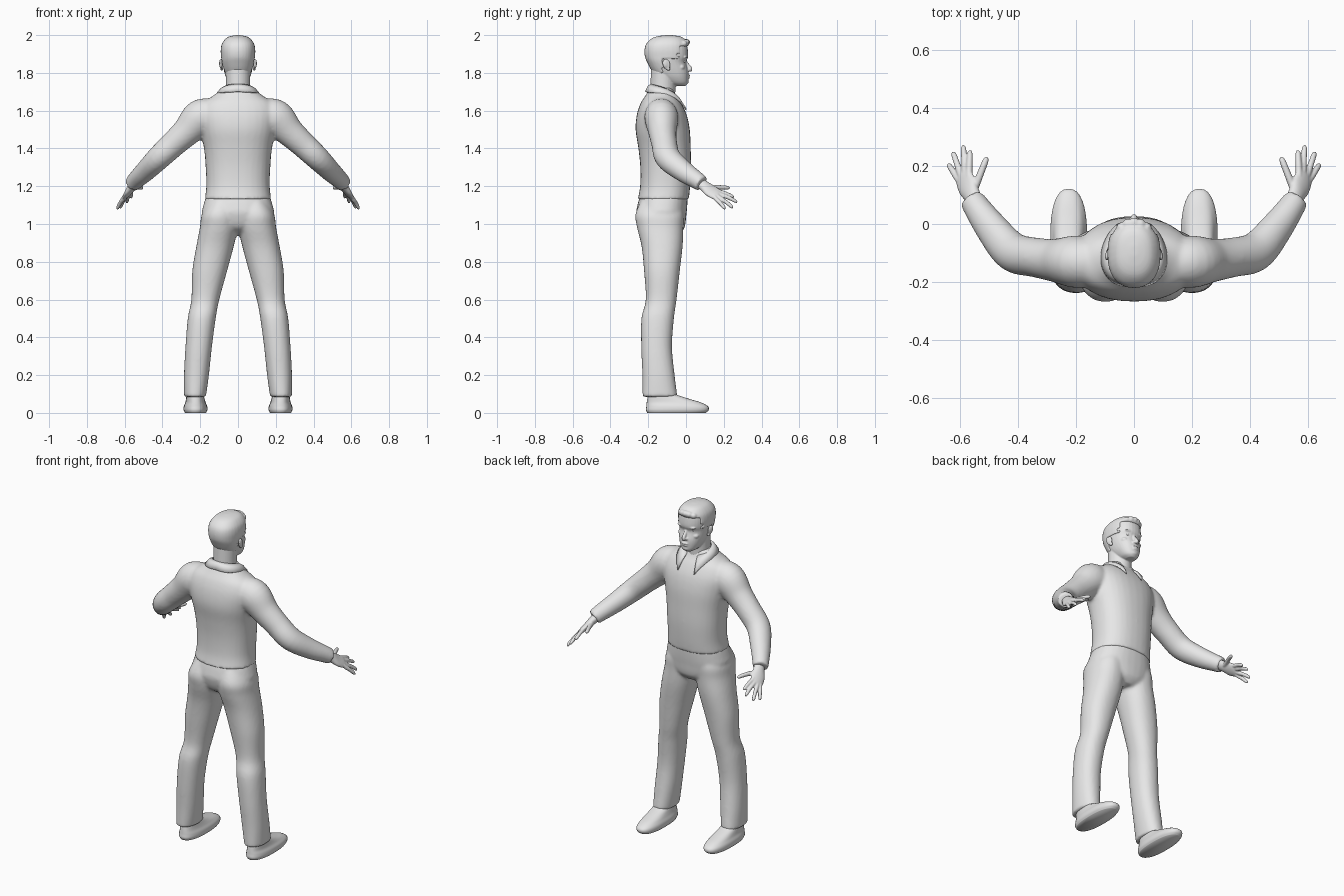
import bpy, bmesh
from math import sin, cos, pi, radians
from mathutils import Vector, Matrix

cube = bpy.data.objects.get("Cube")
if cube:
    bpy.data.objects.remove(cube)

grey = bpy.data.materials.new("matte_grey")
grey.use_nodes = True
grey.diffuse_color = (.8, .8, .8, 1)
grey.node_tree.nodes["Principled BSDF"].inputs["Base Color"].default_value = (.8, .8, .8, 1)

SIDES = 32
BOTH = (("left", 1), ("right", -1))


def spline(rows, steps=5):
    """Smoothly interpolate rows of numbers (Catmull-Rom)."""
    out = []
    last = len(rows) - 1
    for i in range(last):
        a, b, c, d = (rows[max(0, min(last, i + k))] for k in (-1, 0, 1, 2))
        for s in range(steps):
            t = s / steps
            out.append([q + t / 2 * (r - p + t * (2*p - 5*q + 4*r - s4 + t * (3*(q - r) + s4 - p)))
                        for p, q, r, s4 in zip(a, b, c, d)])
    out.append(list(rows[-1]))
    return out


def skin_rings(bm, rings):
    """Bridge rings of points and cap both ends."""
    loops = [[bm.verts.new(p) for p in ring] for ring in rings]
    n = len(loops[0])
    for lo, hi in zip(loops, loops[1:]):
        for i in range(n):
            j = (i + 1) % n
            bm.faces.new((lo[i], lo[j], hi[j], hi[i]))
    bm.faces.new(loops[0][::-1])
    bm.faces.new(loops[-1])


def rounded(angle, power):
    """Point on a unit superellipse."""
    c, s = cos(angle), sin(angle)
    e = 2 / power
    return (abs(c) ** e * (1 if c > 0 else -1), abs(s) ** e * (1 if s > 0 else -1))


def upright(bm, rows, power=2.3, mirror=1):
    """Loft of level sections: height, centre x, half width, back y, front y."""
    rings = []
    for z, xc, w, back, front in spline(rows):
        mid, depth = (back + front) / 2, (front - back) / 2
        pts = [rounded(2 * pi * i / SIDES, power) for i in range(SIDES)]
        rings.append([(mirror * (xc + w * u), mid + depth * v, z) for u, v in pts])
    skin_rings(bm, rings)


def limb(bm, rows, side=(0, 1, 0), mirror=1):
    """Tube along a path: x, y, z, radius along side, radius across."""
    rows = spline(rows)
    pts = [Vector(r[:3]) for r in rows]
    rings = []
    for k, row in enumerate(rows):
        d = (pts[min(k + 1, len(pts) - 1)] - pts[max(k - 1, 0)]).normalized()
        u = Vector(side)
        u = (u - d * u.dot(d)).normalized()
        v = d.cross(u)
        ring = []
        for i in range(SIDES):
            a = 2 * pi * i / SIDES
            p = pts[k] + u * (row[3] * cos(a)) + v * (row[4] * sin(a))
            ring.append((mirror * p.x, p.y, p.z))
        rings.append(ring)
    skin_rings(bm, rings)


def blob(bm, place, size, tilt=0):
    m = Matrix.Translation(place) @ Matrix.Rotation(tilt, 4, 'X') @ Matrix.Diagonal((*size, 1))
    bmesh.ops.create_uvsphere(bm, u_segments=20, v_segments=12, radius=1, matrix=m)


def finish(name, bm, voxel=0, relax=4, thick=0):
    """Turn the bmesh into a smooth object, fusing its pieces when voxel is set."""
    bmesh.ops.recalc_face_normals(bm, faces=bm.faces)
    mesh = bpy.data.meshes.new(name)
    bm.to_mesh(mesh)
    bm.free()
    mesh.materials.append(grey)
    for p in mesh.polygons:
        p.use_smooth = True
    ob = bpy.data.objects.new(name, mesh)
    bpy.context.collection.objects.link(ob)
    if thick:
        ob.modifiers.new("thickness", 'SOLIDIFY').thickness = thick
    if voxel:
        fuse = ob.modifiers.new("fuse", 'REMESH')
        fuse.mode = 'VOXEL'
        fuse.voxel_size = voxel
        fuse.use_smooth_shade = True
        soft = ob.modifiers.new("relax", 'SMOOTH')
        soft.factor = .5
        soft.iterations = relax
    return ob


# Shirt: torso with both sleeves
bm = bmesh.new()
upright(bm, [(1.13, 0, .176, -.256, .015), (1.2, 0, .168, -.243, .022), (1.3, 0, .171, -.242, .027),
             (1.4, 0, .18, -.252, .025), (1.5, 0, .2, -.267, .02), (1.58, 0, .212, -.26, .003),
             (1.64, 0, .19, -.24, -.025), (1.68, 0, .13, -.215, -.052), (1.72, 0, .083, -.19, -.07)])
for _, s in BOTH:
    limb(bm, [(.13, -.135, 1.58, .08, .085), (.2, -.13, 1.56, .09, .098), (.27, -.125, 1.49, .075, .078),
              (.34, -.115, 1.425, .068, .069), (.42, -.095, 1.35, .068, .064), (.49, -.015, 1.28, .058, .055),
              (.54, .055, 1.233, .047, .047), (.558, .084, 1.213, .044, .043)], mirror=s)
finish("shirt", bm, .009, 6)

# Trousers: hips with both legs
bm = bmesh.new()
upright(bm, [(.94, 0, .06, -.17, -.04), (.98, 0, .15, -.235, -.008), (1.05, 0, .19, -.262, .002),
             (1.1, 0, .183, -.257, .007), (1.16, 0, .165, -.24, .01)])
for _, s in BOTH:
    upright(bm, [(.085, .228, .058, -.23, -.045), (.2, .22, .066, -.231, -.06), (.35, .208, .07, -.237, -.074),
                 (.5, .192, .074, -.236, -.064), (.6, .173, .074, -.213, -.05), (.75, .15, .092, -.222, -.033),
                 (.88, .122, .099, -.235, -.018), (.98, .102, .1, -.259, -.014),
                 (1.05, .098, .094, -.268, -.012), (1.12, .085, .07, -.24, -.03)], 2.2, s)
finish("trousers", bm, .009, 5)

# Shoes
for label, s in BOTH:
    bm = bmesh.new()
    upright(bm, [(0, .225, .056, -.205, .105), (.015, .225, .063, -.212, .12), (.035, .225, .062, -.21, .116),
                 (.055, .225, .054, -.208, .08), (.075, .226, .049, -.205, .015),
                 (.1, .227, .045, -.2, -.055), (.13, .227, .04, -.19, -.07)], 2.4, s)
    finish(label + "_shoe", bm)

# Hands: wrist and palm, four fingers and a thumb
FINGERS = [((.568, .178, 1.172), (.565, .251, 1.137)), ((.582, .178, 1.158), (.588, .269, 1.112)),
           ((.597, .17, 1.145), (.623, .246, 1.083)), ((.608, .157, 1.135), (.639, .205, 1.077))]
for label, s in BOTH:
    bm = bmesh.new()
    limb(bm, [(.53, .045, 1.236, .03, .026), (.556, .095, 1.203, .032, .023), (.574, .13, 1.176, .041, .018),
              (.587, .164, 1.155, .038, .014), (.592, .176, 1.149, .03, .008)], (.04, -.02, -.037), s)
    digits = [(a, b, .0115) for a, b in FINGERS]
    digits.append(((.552, .115, 1.192), (.507, .229, 1.186), .013))
    for start, end, r in digits:
        a, b = Vector(start), Vector(end)
        path = [(a.lerp(b, t), r * k) for t, k in ((-.2, .9), (.1, 1), (.5, .92), (.9, .8), (1, .4))]
        limb(bm, [(p.x, p.y, p.z + .006 * sin(pi * max(0, i - 1) / 3), q, q)
                  for i, (p, q) in enumerate(path)], (1, 0, 0), s)
    finish(label + "_hand", bm, .004, 3)

# Head: skull, neck and facial features fused together
SKULL = [(1.73, 0, .022, -.06, -.005), (1.745, 0, .045, -.1, .009), (1.775, 0, .063, -.14, .013),
         (1.81, 0, .074, -.175, .012), (1.855, 0, .083, -.2, .001), (1.885, 0, .086, -.212, .011),
         (1.92, 0, .087, -.214, .01), (1.95, 0, .081, -.205, .004), (1.975, 0, .063, -.18, -.013),
         (1.987, 0, .042, -.15, -.035), (1.993, 0, .012, -.11, -.075)]
bm = bmesh.new()
upright(bm, SKULL)
limb(bm, [(0, -.125, 1.64, .066, .066), (0, -.122, 1.72, .066, .064), (0, -.12, 1.82, .066, .066)])
limb(bm, [(0, -.008, 1.872, .006, .008), (0, .008, 1.845, .008, .009), (0, .022, 1.82, .012, .011),
          (0, .019, 1.808, .007, .008)])
blob(bm, (0, .013, 1.786), (.022, .009, .005))
blob(bm, (0, .011, 1.775), (.019, .009, .006))
blob(bm, (0, 0, 1.753), (.025, .014, .014))
for _, s in BOTH:
    blob(bm, (s * .012, .011, 1.814), (.008, .011, .007))
    blob(bm, (s * .033, -.004, 1.883), (.027, .012, .006))
    blob(bm, (s * .045, -.026, 1.83), (.022, .02, .016))
finish("head", bm, .004, 3)

# Eyes and ears
for label, s in BOTH:
    bm = bmesh.new()
    blob(bm, (s * .032, -.015, 1.86), (.015, .012, .008))
    finish(label + "_eye", bm)
    bm = bmesh.new()
    blob(bm, (s * .089, -.103, 1.845), (.007, .02, .029), radians(12))
    blob(bm, (s * .094, -.111, 1.85), (.006, .014, .022), radians(12))
    blob(bm, (s * .086, -.093, 1.822), (.008, .01, .011))
    finish(label + "_ear", bm, .004, 2)


# Hair: scalp shell trimmed along the hairline, with a raised fringe
def hairline(y):
    if y > -.04:
        return 1.945
    if y > -.125:
        return 1.875
    return 1.79


bm = bmesh.new()
upright(bm, SKULL)
bmesh.ops.scale(bm, vec=(1.05, 1.05, 1.05), verts=bm.verts, space=Matrix.Translation((0, .1, -1.86)))
bare = []
for f in bm.faces:
    c = f.calc_center_median()
    if c.z < hairline(c.y):
        bare.append(f)
bmesh.ops.delete(bm, geom=bare, context='FACES')
for i in range(-2, 3):
    blob(bm, (i * .021, .003 - .004 * i * i, 1.963 - .002 * i * i), (.019, .019, .017))
finish("hair", bm, .005, 3, .014)

# Collar: folded band, open at the throat
bm = bmesh.new()
strips = []
for i in range(-24, 25):
    t = abs(i) / 24
    a = radians(152) * i / 24
    fold = Vector((.073 * sin(a), -.12 - .069 * cos(a), 1.742 - .05 * t * t))
    edge = Vector((.115 * sin(a), -.118 - (.098 + .04 * t) * cos(a), 1.702 - .01 * t - .085 * t ** 5))
    bulge = fold.lerp(edge, .5) + Vector((0, 0, .008))
    strips.append([bm.verts.new(p) for p in (fold, bulge, edge)])
for p, q in zip(strips, strips[1:]):
    for k in (0, 1):
        bm.faces.new((p[k], p[k + 1], q[k + 1], q[k]))
finish("collar", bm, thick=.008)
